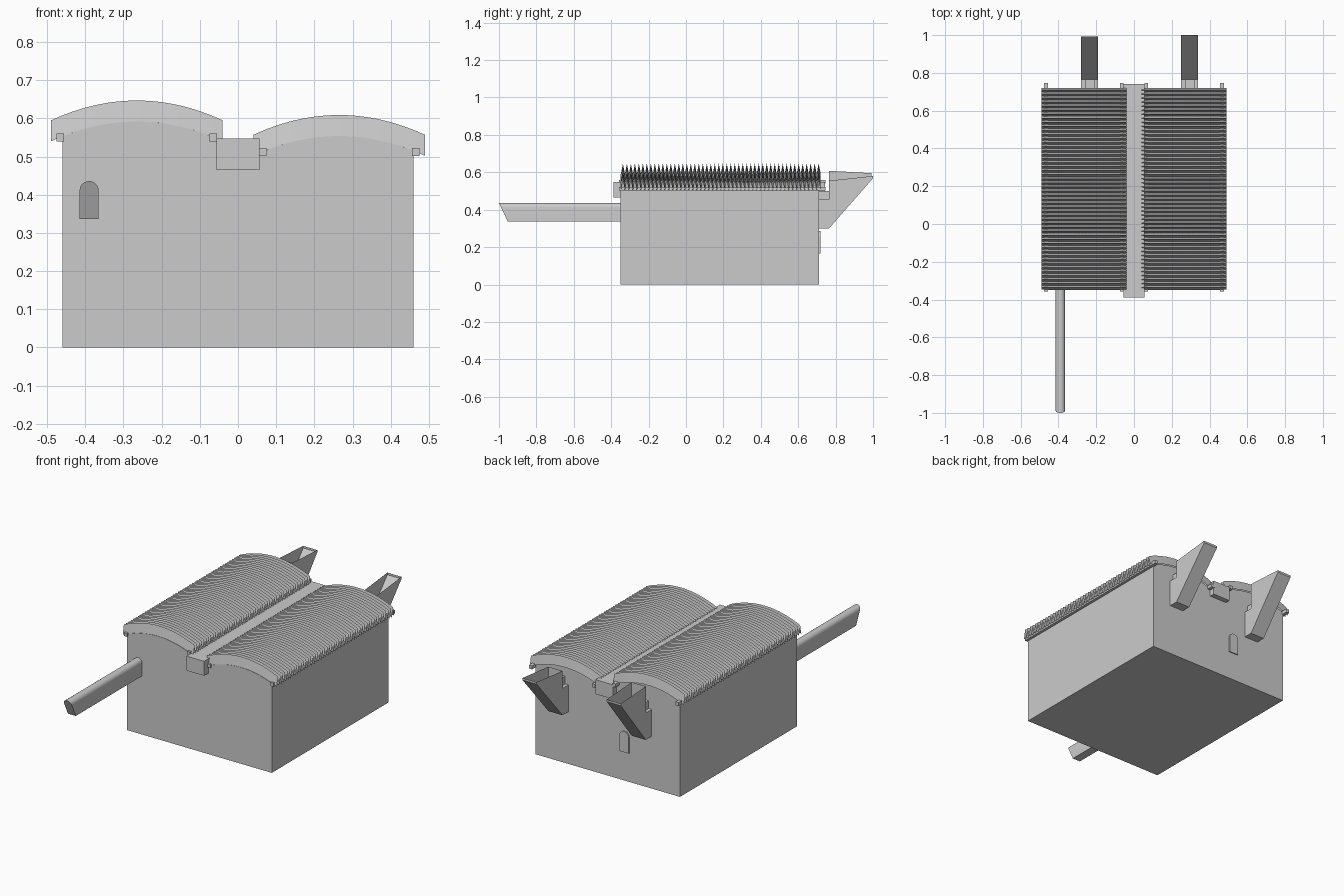
import bpy, bmesh, math

if "Cube" in bpy.data.objects:
    bpy.data.objects.remove(bpy.data.objects["Cube"])

Y0, Y1 = -0.35, 0.712          # front and back walls
RISE, WAVE, HALF = 0.052, 0.055, 0.225
VAULTS = ((-0.265, 0.54), (0.265, 0.502))   # centre x, eave height


def finish(name, verts, faces, smooth=False):
    me = bpy.data.meshes.new(name)
    me.from_pydata(verts, [], faces)
    bm = bmesh.new()
    bm.from_mesh(me)
    bmesh.ops.recalc_face_normals(bm, faces=bm.faces)
    bm.to_mesh(me)
    bm.free()
    ob = bpy.data.objects.new(name, me)
    bpy.context.collection.objects.link(ob)
    if smooth:
        bpy.ops.object.select_all(action='DESELECT')
        ob.select_set(True)
        bpy.context.view_layer.objects.active = ob
        bpy.ops.object.shade_smooth_by_angle(angle=math.radians(30))
    return ob


def box(name, x0, x1, y0, y1, z0, z1):
    return loft(name, [(x0, z0), (x1, z0), (x1, z1), (x0, z1)], lambda x, z: y0, lambda x, z: y1)


def loft(name, prof, front, back, smooth=False):
    """Profile in x,z swept along y; each end may slant with height."""
    n = len(prof)
    v = [(x, front(x, z), z) for x, z in prof] + [(x, back(x, z), z) for x, z in prof]
    f = [(i, (i + 1) % n, n + (i + 1) % n, n + i) for i in range(n)]
    f += [tuple(range(n)), tuple(range(2 * n - 1, n - 1, -1))]
    return finish(name, v, f, smooth)


def vault_z(x, cx, base):
    return base + RISE * (1 - ((x - cx) / HALF) ** 2)


def arch(cx, z0, z1, w, n=12):
    """Round-topped opening outline."""
    r = w / 2
    pts = [(cx - r, z0), (cx + r, z0)]
    return pts + [(cx + r * math.cos(math.pi * i / n), z1 - r + r * math.sin(math.pi * i / n))
                  for i in range(n + 1)]


# walls with two arched gables
prof = [(-0.46, 0), (0.46, 0)]
for cx, base in reversed(VAULTS):
    a, b = (0.46, 0.055) if cx > 0 else (-0.055, -0.46)
    prof += [(a + (b - a) * i / 24, vault_z(a + (b - a) * i / 24, cx, base)) for i in range(25)]
loft("walls", prof, lambda x, z: Y0, lambda x, z: Y1)

# corrugated vaulted roofs and eave beams
FOLDS, SEG = 50, 24
for side, (cx, base) in zip(("left", "right"), VAULTS):
    verts, faces = [], []
    for j in range(2 * FOLDS + 1):
        y = Y0 + 0.002 + (Y1 + 0.006 - Y0) * j / (2 * FOLDS)
        for i in range(SEG + 1):
            x = cx - HALF + 2 * HALF * i / SEG
            verts.append((x, y, vault_z(x, cx, base) + WAVE * (j % 2)))
    w = SEG + 1
    for j in range(2 * FOLDS):
        for i in range(SEG):
            k = j * w + i
            faces.append((k, k + 1, k + 1 + w, k + w))
    finish(side + "_corrugated_roof", verts, faces, True)
    for tag, bx in (("outer", math.copysign(0.466, cx)), ("inner", math.copysign(0.065, cx))):
        box(f"{side}_{tag}_eave_beam", bx - 0.01, bx + 0.01, -0.357, 0.747, base, base + 0.02)

# gutter between the vaults
box("gutter", -0.056, 0.056, -0.388, 0.742, 0.465, 0.548)

# long round-topped spout with raked end
loft("front_spout", arch(-0.39, 0.337, 0.436, 0.05),
     lambda x, z: -0.953 - 0.047 * (z - 0.337) / 0.099, lambda x, z: Y0, True)

# small arched rear window
loft("rear_window", arch(-0.108, 0.165, 0.285, 0.06), lambda x, z: Y1 - 0.005,
     lambda x, z: Y1 + 0.006)

# open-topped rear hoppers: side outline in y,z, top edge left open
for name, x0, x1, zin, zout, yout in (("left_hopper", -0.28, -0.19, 0.608, 0.595, 0.992),
                                      ("right_hopper", 0.25, 0.34, 0.555, 0.58, 1.0)):
    out = [(0.765, zin), (0.765, 0.455), (Y1, 0.455), (Y1, 0.30), (0.765, 0.30), (yout, zout - 0.012),
           (yout, zout)]
    n = len(out)
    verts = [(x, y, z) for x in (x0, x1) for y, z in out]
    faces = [(i, i + 1, n + i + 1, n + i) for i in range(n - 1)]
    for o in (0, n):
        faces += [(o, o + 1, o + 4, o + 5, o + 6), (o + 1, o + 2, o + 3, o + 4)]
    finish(name, verts, faces)
    # bracket tying the hopper to the wall
    box(name + "_bracket", x0 + 0.02, x1 - 0.02, Y1, 0.765, 0.455, 0.50)
